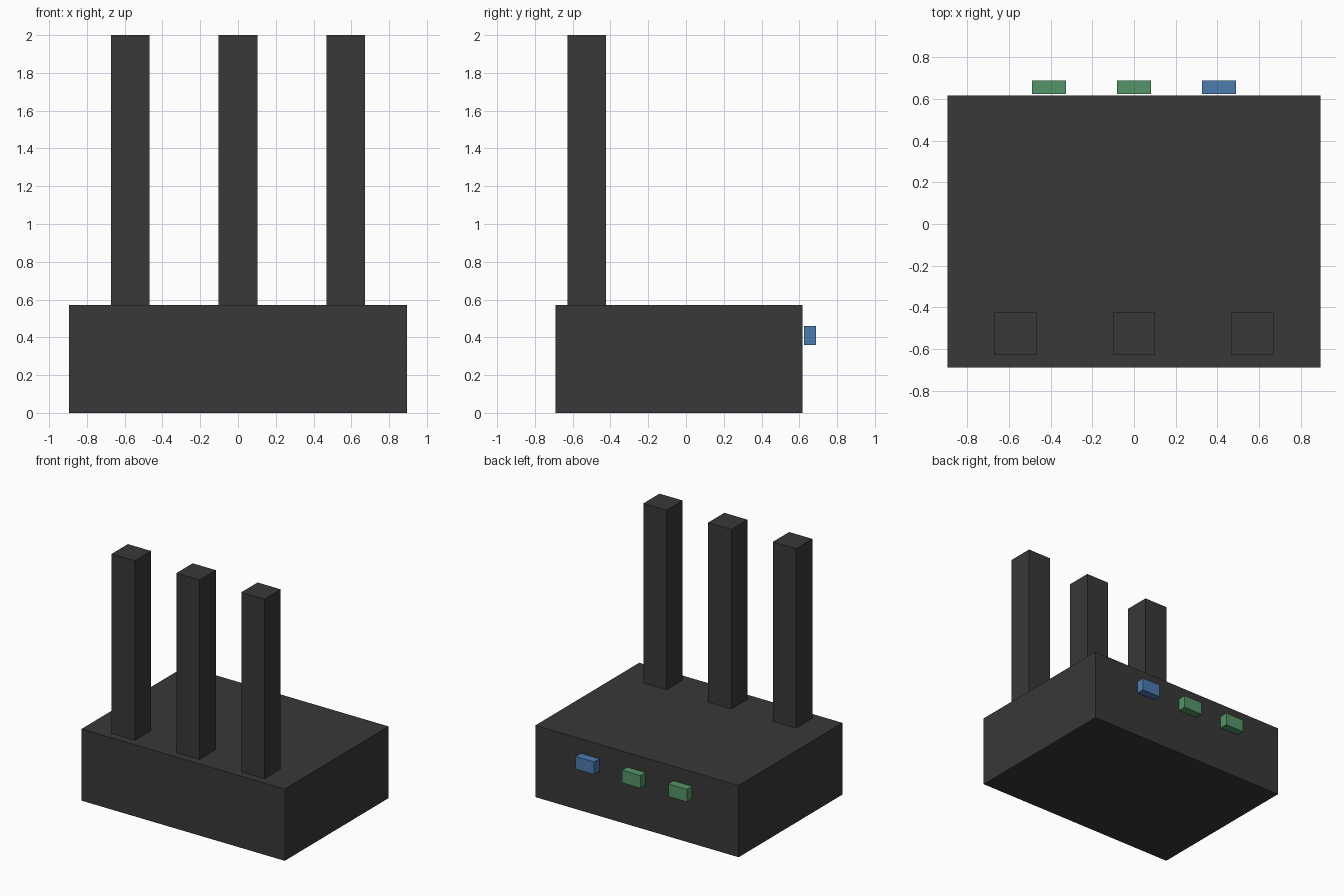
import bpy

if "Cube" in bpy.data.objects:
    bpy.data.objects.remove(bpy.data.objects["Cube"])


def material(name, rgb):
    mat = bpy.data.materials.new(name)
    mat.diffuse_color = (*rgb, 1)
    mat.use_nodes = True
    mat.node_tree.nodes["Principled BSDF"].inputs["Base Color"].default_value = mat.diffuse_color
    return mat


def box(name, centre, size, mat):
    bpy.ops.mesh.primitive_cube_add(size=1, location=centre)
    obj = bpy.context.object
    obj.name = obj.data.name = name
    obj.scale = size
    bpy.ops.object.transform_apply(location=False, rotation=False, scale=True)
    obj.data.materials.append(mat)
    return obj


dark = material("dark_plastic", (0.04, 0.04, 0.042))
green = material("green_light", (0.09, 0.3, 0.14))
blue = material("blue_light", (0.07, 0.2, 0.42))

# Main housing
HEIGHT = 0.571
box("housing", (0, -0.037, HEIGHT / 2), (1.79, 1.306, HEIGHT), dark)

# Row of three antennas standing on the housing
for side, x in (("left", -0.571), ("middle", 0), ("right", 0.571)):
    box(f"antenna_{side}", (x, -0.526, (HEIGHT + 2) / 2),
        (0.204, 0.204, 2 - HEIGHT), dark)

# Indicator lights set just off the back face
for side, x, mat in (("left", -0.408, green), ("middle", 0, green), ("right", 0.408, blue)):
    box(f"indicator_{side}", (x, 0.657, 0.41), (0.163, 0.065, 0.1), mat)
